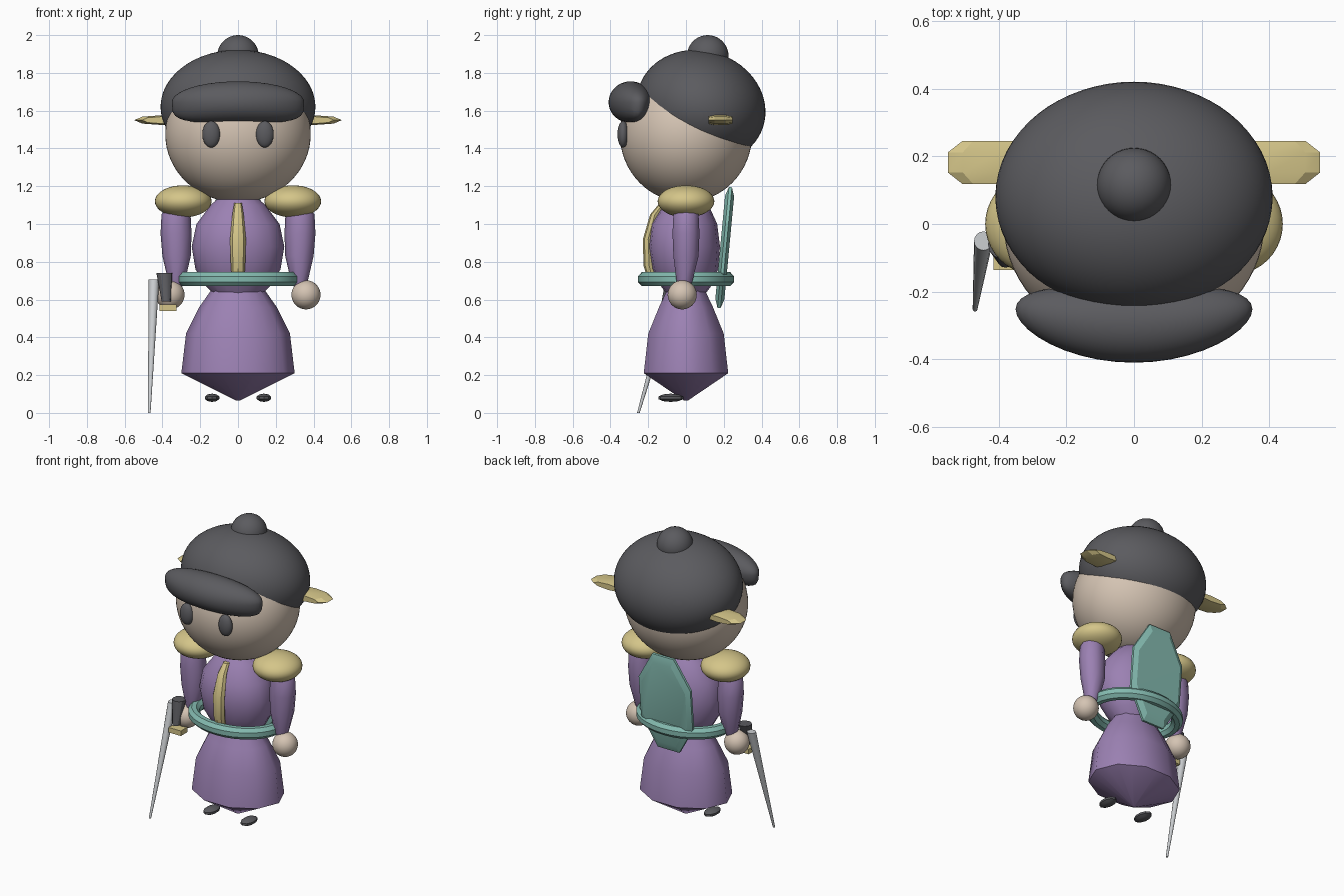
import bpy
import bmesh
from math import pi, cos, sin, radians
from mathutils import Vector

cube = bpy.data.objects.get("Cube")
if cube:
    bpy.data.objects.remove(cube)


def material(name, r, g, b):
    m = bpy.data.materials.new(name)
    m.use_nodes = True
    m.diffuse_color = (r, g, b, 1)
    m.node_tree.nodes["Principled BSDF"].inputs["Base Color"].default_value = (r, g, b, 1)
    return m


CHARCOAL = material("charcoal", .105, .105, .115)
SKIN = material("skin", .66, .55, .45)
PURPLE = material("purple cloth", .33, .22, .45)
GOLD = material("gold trim", .66, .56, .25)
TEAL = material("teal", .23, .49, .43)
STEEL = material("steel", .60, .62, .64)


def finish(bm, name, mat, angle):
    """Turn a bmesh into an object; edges sharper than angle stay crisp."""
    bmesh.ops.recalc_face_normals(bm, faces=bm.faces)
    mesh = bpy.data.meshes.new(name)
    bm.to_mesh(mesh)
    bm.free()
    obj = bpy.data.objects.new(name, mesh)
    bpy.context.collection.objects.link(obj)
    mesh.materials.append(mat)
    if angle:
        bpy.ops.object.select_all(action='DESELECT')
        obj.select_set(True)
        bpy.context.view_layer.objects.active = obj
        bpy.ops.object.shade_smooth_by_angle(angle=radians(angle))
    return obj


def ball(name, mat, loc, size, tilt=0, n=40, angle=60, shape=None):
    """Ellipsoid with half-sizes, optionally reshaped while still a unit sphere."""
    bm = bmesh.new()
    bmesh.ops.create_uvsphere(bm, u_segments=n, v_segments=n // 2, radius=1)
    for v in bm.verts:
        if shape:
            shape(v.co)
        v.co = v.co * Vector(size)
    obj = finish(bm, name, mat, angle)
    obj.location = loc
    obj.rotation_euler.x = radians(tilt)
    return obj


def loft(name, mat, rings, n=8, angle=30, turn=0, fold=0):
    """Stack of elliptical rings (x, y, z, half width, half depth), capped."""
    bm = bmesh.new()
    loops = []
    for x, y, z, rx, ry in rings:
        loop = []
        for i in range(n):
            a = 2 * pi * (i + turn) / n
            k = 1 - fold * (i % 2)
            loop.append(bm.verts.new((x + rx * k * cos(a), y + ry * k * sin(a), z)))
        loops.append(loop)
    for low, high in zip(loops, loops[1:]):
        for i in range(n):
            j = (i + 1) % n
            bm.faces.new((low[i], low[j], high[j], high[i]))
    bm.faces.new(loops[0])
    bm.faces.new(loops[-1])
    return finish(bm, name, mat, angle)


# Head and cap
ball("head", SKIN, (0, 0, 1.475), (.385, .35, .36), n=64)
ball("cap", CHARCOAL, (0, .08, 1.62), (.41, .345, .297), tilt=-18, n=64)
ball("cap_knob", CHARCOAL, (0, .115, 1.89), (.11, .11, .11))


def visor_shape(p):
    # Straight lower edge, ends swept back
    if p.z < 0:
        p.z *= (1 - p.x ** 4) ** .25 / max(1 - p.x ** 2, .01) ** .5
    p.y += .35 * p.x ** 2


ball("cap_visor", CHARCOAL, (0, -.293, 1.645), (.35, .117, .11), shape=visor_shape)

# Torso, skirt and front trim
loft("torso", PURPLE, [(0, 0, .6, .1, .08), (0, 0, .68, .18, .14), (0, -.005, .76, .225, .175),
                       (0, -.01, .88, .245, .19), (0, -.01, 1.0, .22, .175),
                       (0, 0, 1.1, .145, .12), (0, 0, 1.15, .09, .08)], n=16, angle=40)
loft("skirt", PURPLE, [(0, 0, .065, .01, .01), (0, 0, .21, .3, .235), (0, 0, .42, .275, .21),
                       (0, 0, .56, .205, .15), (0, 0, .66, .135, .1), (0, 0, .72, .1, .08)],
     n=20, angle=50, fold=.05)
loft("front_trim", GOLD, [(0, -.17, .68, .03, .025), (0, -.195, .78, .038, .03),
                          (0, -.2, .92, .042, .028), (0, -.165, 1.05, .03, .025),
                          (0, -.12, 1.11, .02, .02)])

# Belt ring
bm = bmesh.new()
around, sides = 32, 8
grid = [[bm.verts.new(((.285 + .037 * cos(b)) * cos(a), (.22 + .037 * cos(b)) * sin(a),
                       .708 + .04 * sin(b)))
         for b in [2 * pi * (j + .5) / sides for j in range(sides)]]
        for a in [2 * pi * i / around for i in range(around)]]
for i in range(around):
    for j in range(sides):
        k, m = (i + 1) % around, (j + 1) % sides
        bm.faces.new((grid[i][j], grid[k][j], grid[k][m], grid[i][m]))
finish(bm, "belt", TEAL, 30)

# Shield on the back: thin bevelled octagon leaning outward at the top
shield = loft("back_shield", TEAL, [(0, 0, t, .205 * s, .348 * s) for t, s in
                                    ((-.024, .85), (-.008, 1), (.008, 1), (.024, .85))],
              turn=.5, angle=20)
shield.location = (0, .205, .875)
shield.rotation_euler.x = radians(84.6)

# Mirrored parts
for side, s in (("left", 1), ("right", -1)):
    ball(side + "_eye", CHARCOAL, (s * .142, -.333, 1.475), (.047, .03, .07))
    ball(side + "_epaulette", GOLD, (s * .29, 0, 1.12), (.15, .15, .085))
    ball(side + "_hand", SKIN, (s * .36, -.02, .625), (.077, .077, .077))
    ball(side + "_foot", CHARCOAL, (s * .137, -.08, .08), (.042, .07, .022), n=10, angle=30)
    loft(side + "_arm", PURPLE, [(s * .33, -.01, .66, .03, .03), (s * .325, -.008, .7, .045, .045),
                                 (s * .325, 0, .83, .075, .07), (s * .328, 0, .95, .082, .075),
                                 (s * .328, 0, 1.05, .077, .07), (s * .31, 0, 1.12, .05, .05)],
         n=10, angle=40)
    wing = loft(side + "_cap_wing", GOLD, [(0, 0, t, r * .15, r * .026) for t, r in
                                           ((-.063, .72), (-.03, 1), (.03, 1), (.063, .72))],
                angle=20)
    wing.location = (s * .4, .182, 1.55)
    wing.rotation_euler.x = pi / 2

# Sword in the right hand
loft("sword_blade", STEEL, [(-.47, -.252, 0, .007, .007), (-.445, -.05, .705, .028, .028)], n=16)
loft("sword_grip", CHARCOAL, [(-.38, -.105, .59, .024, .024), (-.39, -.06, .74, .042, .042)], n=12)
loft("sword_guard", GOLD, [(-.37, -.1, z, .064, .05) for z in (.54, .573)], n=4, turn=.5)
